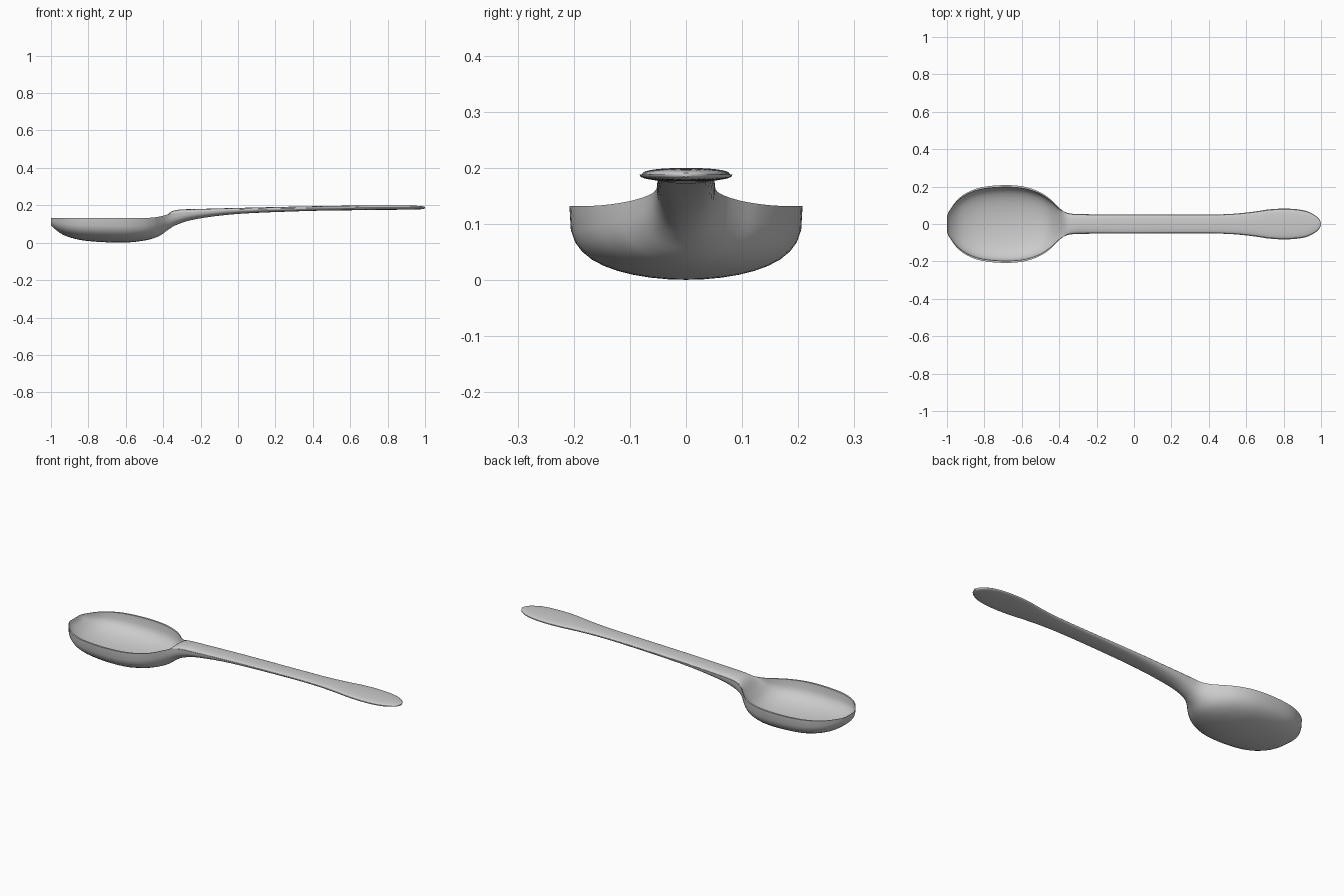
import bpy, bmesh, math

if "Cube" in bpy.data.objects:
    bpy.data.objects.remove(bpy.data.objects["Cube"])

# Stations along the spoon: x, half width, edge height, underside, upper surface at centre
STATIONS = [
    (-1.00, 0.040, 0.132, 0.095, 0.131),
    (-0.985, 0.075, 0.132, 0.078, 0.100),
    (-0.93, 0.143, 0.132, 0.040, 0.056),
    (-0.84, 0.190, 0.132, 0.014, 0.028),
    (-0.72, 0.207, 0.132, 0.003, 0.016),
    (-0.60, 0.202, 0.132, 0.001, 0.016),
    (-0.51, 0.174, 0.132, 0.010, 0.028),
    (-0.45, 0.135, 0.135, 0.024, 0.055),
    (-0.41, 0.095, 0.142, 0.042, 0.100),
    (-0.37, 0.065, 0.152, 0.072, 0.157),
    (-0.32, 0.054, 0.160, 0.099, 0.176),
    (-0.22, 0.052, 0.166, 0.127, 0.180),
    (0.00, 0.051, 0.176, 0.154, 0.186),
    (0.35, 0.050, 0.184, 0.169, 0.194),
    (0.52, 0.054, 0.186, 0.172, 0.197),
    (0.64, 0.066, 0.187, 0.174, 0.199),
    (0.73, 0.079, 0.188, 0.175, 0.200),
    (0.83, 0.082, 0.188, 0.176, 0.200),
    (0.92, 0.070, 0.188, 0.177, 0.199),
    (0.98, 0.038, 0.188, 0.179, 0.196),
    (1.00, 0.006, 0.188, 0.184, 0.191),
]
SEG = 20      # samples across each surface
STEPS = 4     # rings between stations


def spline(i, t):
    """Catmull-Rom interpolation between stations i and i+1."""
    n = len(STATIONS) - 1
    pts = [STATIONS[min(max(k, 0), n)] for k in (i - 1, i, i + 1, i + 2)]
    return [0.5 * (2 * b + (c - a) * t + (2 * a - 5 * b + 4 * c - d) * t * t
                   + (3 * b - a - 3 * c + d) * t ** 3) for a, b, c, d in zip(*pts)]


def ring(bm, x, w, edge, low, high):
    """Closed section: underside one way, upper surface back."""
    blend = min(max((x + 0.5) / 0.2, 0), 1)
    p = 0.6 + 0.15 * blend
    verts = []
    for width, centre, order in ((w, low, range(SEG + 1)),
                                 (w * 0.95, high, range(SEG, -1, -1))):
        for k in order:
            a = math.pi * k / SEG
            s = max(math.sin(a), 0.0) ** p if 0 < k < SEG else 0.0
            verts.append(bm.verts.new((x, width * math.cos(a), edge + (centre - edge) * s)))
    return verts


# Bowl, neck and handle as one continuous loft
bm = bmesh.new()
rings = [ring(bm, *spline(i, j / STEPS))
         for i in range(len(STATIONS) - 1) for j in range(STEPS)]
rings.append(ring(bm, *STATIONS[-1]))
n = len(rings[0])
for a, b in zip(rings, rings[1:]):
    for k in range(n):
        bm.faces.new((a[k], a[(k + 1) % n], b[(k + 1) % n], b[k]))

# Close the two tips
bm.faces.new(rings[0])
bm.faces.new(rings[-1])
bmesh.ops.recalc_face_normals(bm, faces=bm.faces)

mesh = bpy.data.meshes.new("spoon")
bm.to_mesh(mesh)
bm.free()
spoon = bpy.data.objects.new("spoon", mesh)
bpy.context.collection.objects.link(spoon)
bpy.context.view_layer.objects.active = spoon
spoon.select_set(True)
bpy.ops.object.shade_smooth_by_angle(angle=math.radians(45))
